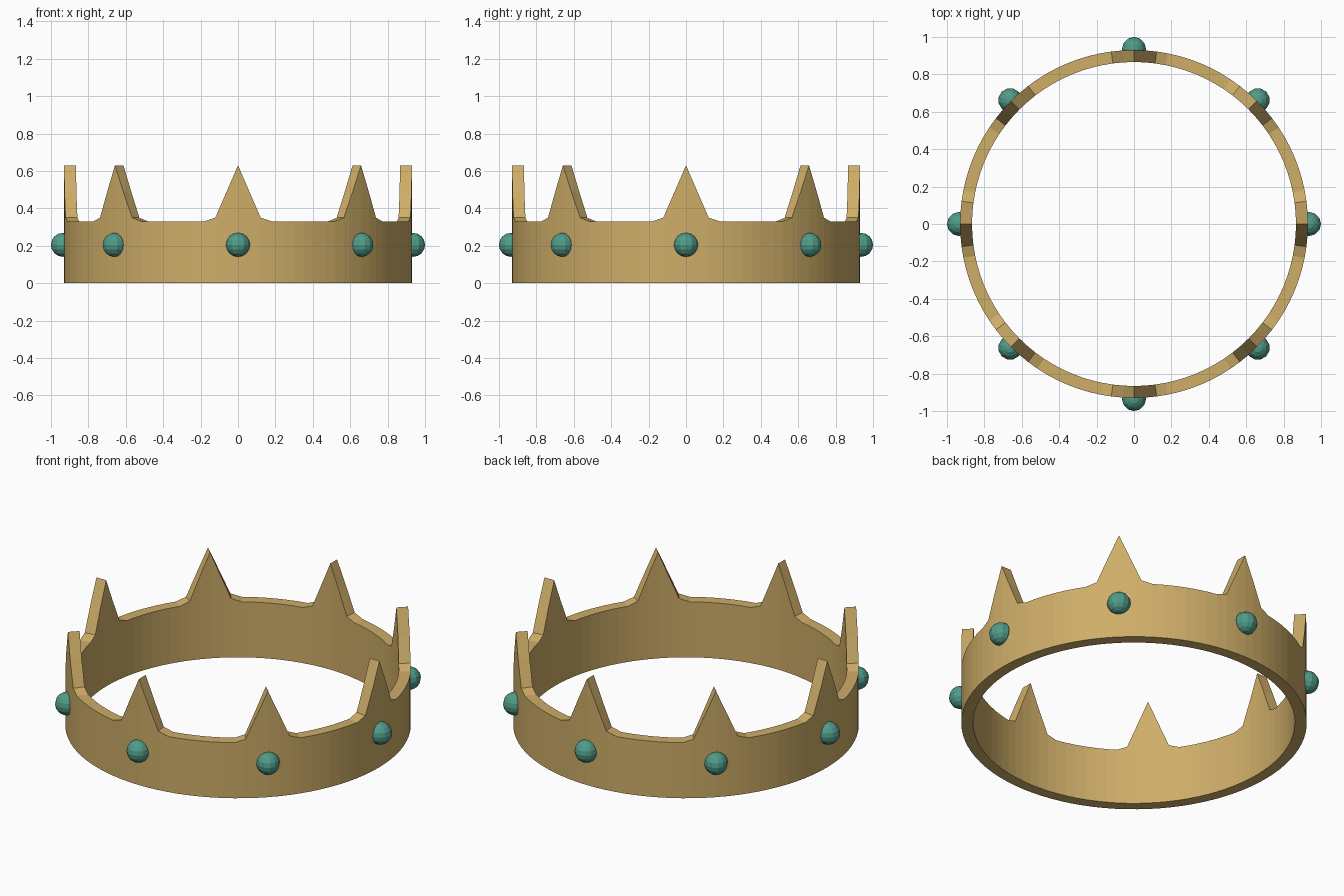
import bpy, bmesh, math

if "Cube" in bpy.data.objects:
    bpy.data.objects.remove(bpy.data.objects["Cube"])

def material(name, color):
    m = bpy.data.materials.new(name)
    m.diffuse_color = color
    m.use_nodes = True
    m.node_tree.nodes["Principled BSDF"].inputs["Base Color"].default_value = m.diffuse_color
    return m

gold = material("gold", (0.62, 0.42, 0.14, 1))
green = material("green", (0.08, 0.33, 0.25, 1))

N = 96
R_OUT, R_IN = 0.93, 0.866
# top height by distance (in columns) from the nearest point
POINT = [0.63, 0.49, 0.35]

# band: one closed cross-section per column, with eight raised points
bm = bmesh.new()
cols = []
for i in range(N):
    a = 2 * math.pi * i / N
    d = min(i % 12, 12 - i % 12)
    top = POINT[d] if d < len(POINT) else 0.33
    section = [(R_OUT, 0), (R_OUT, top), (R_IN, top), (R_IN, 0)]
    cols.append([bm.verts.new((r * math.cos(a), r * math.sin(a), z)) for r, z in section])
for i in range(N):
    p, q = cols[i], cols[(i + 1) % N]
    for k in range(4):
        n = (k + 1) % 4
        bm.faces.new((p[k], q[k], q[n], p[n]))
bmesh.ops.recalc_face_normals(bm, faces=bm.faces)
me = bpy.data.meshes.new("crown_band")
bm.to_mesh(me)
bm.free()
band = bpy.data.objects.new("crown_band", me)
bpy.context.collection.objects.link(band)
me.materials.append(gold)

# gems: one below each point
for i in range(8):
    a = math.pi / 4 * i
    bpy.ops.mesh.primitive_uv_sphere_add(
        segments=12, ring_count=8, radius=0.064,
        location=(0.936 * math.cos(a), 0.936 * math.sin(a), 0.205), rotation=(0, 0, a))
    gem = bpy.context.object
    gem.name = f"gem_{i + 1}"
    gem.data.materials.append(green)
